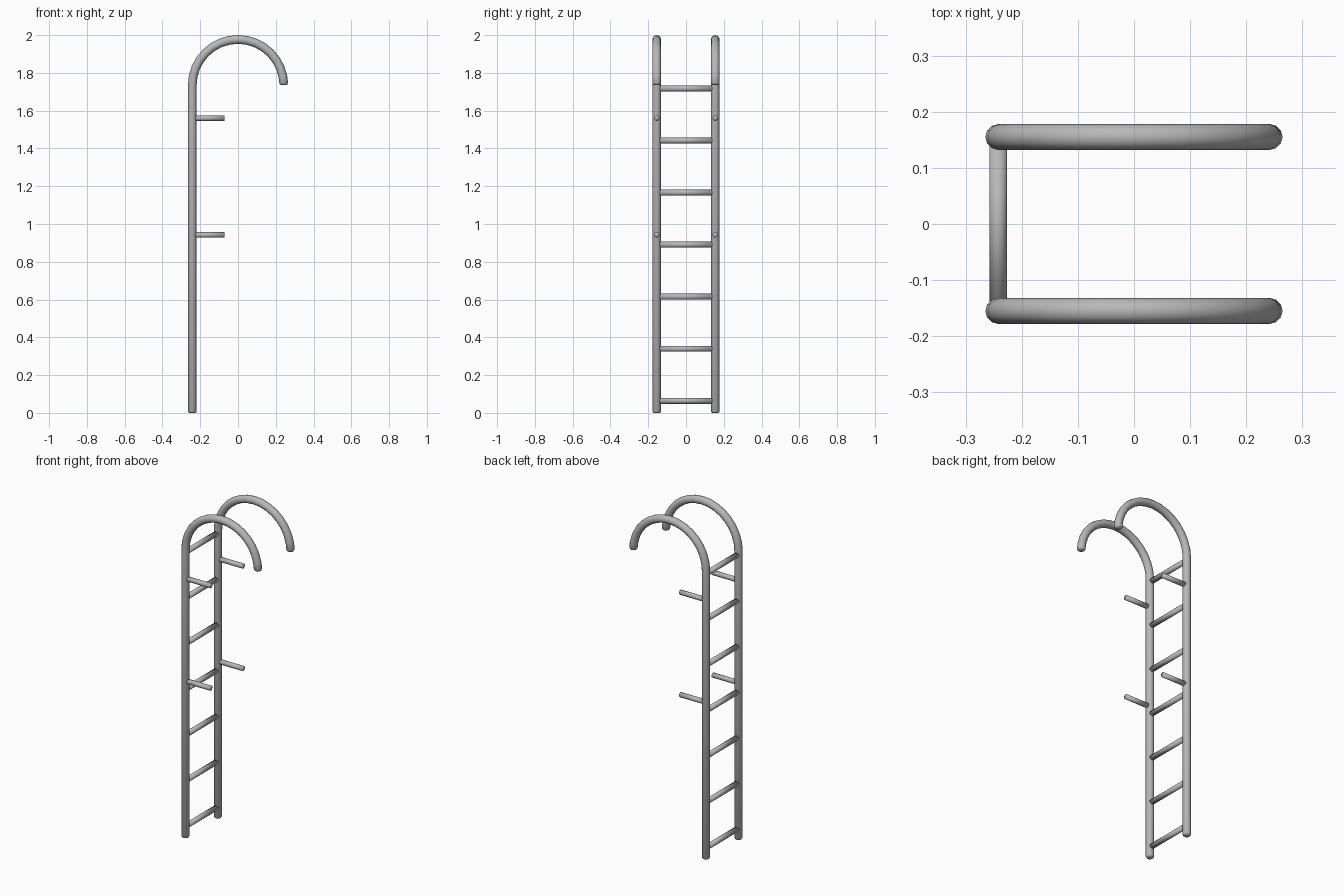
import bpy, bmesh, math
from mathutils import Vector

if "Cube" in bpy.data.objects:
    bpy.data.objects.remove(bpy.data.objects["Cube"])

RAIL_X, RAIL_Y = -0.242, 0.155   # rail centre lines
RAIL_R, RUNG_R, PEG_R = 0.0230, 0.0158, 0.0145
ARC_Z = 2.0 - RAIL_R - abs(RAIL_X)   # centre height of the hook arc

steel = bpy.data.materials.new("dark_steel")
steel.diffuse_color = (0.48, 0.48, 0.48, 1)
steel.use_nodes = True
steel.node_tree.nodes["Principled BSDF"].inputs["Base Color"].default_value = steel.diffuse_color


def tube(name, path, sides=12):
    """Sweep a round section along (point, radius) stations, cap both ends, shade smooth."""
    bm = bmesh.new()
    pts = [Vector(p) for p, r in path]
    rings = []
    for i, (p, r) in enumerate(path):
        t = (pts[min(i + 1, len(pts) - 1)] - pts[max(i - 1, 0)]).normalized()
        side = Vector((1, 0, 0)) if abs(t.y) > 0.5 else Vector((0, 1, 0))
        up = t.cross(side)
        rings.append([bm.verts.new(pts[i] + r * (math.cos(a) * side + math.sin(a) * up))
                      for a in (2 * math.pi * k / sides for k in range(sides))])
    for a, b in zip(rings, rings[1:]):
        for k in range(sides):
            j = (k + 1) % sides
            bm.faces.new((a[k], a[j], b[j], b[k]))
    bm.faces.new(rings[0])
    bm.faces.new(rings[-1])
    bmesh.ops.recalc_face_normals(bm, faces=bm.faces)
    for f in bm.faces:
        f.smooth = True
    mesh = bpy.data.meshes.new(name)
    bm.to_mesh(mesh)
    bm.free()
    mesh.materials.append(steel)
    obj = bpy.data.objects.new(name, mesh)
    bpy.context.collection.objects.link(obj)
    return obj


for label, y in (("near", -RAIL_Y), ("far", RAIL_Y)):
    # Side rail: softened foot, straight post, half-circle hook, softened tip
    path = [((RAIL_X, y, 0), RAIL_R * 0.75), ((RAIL_X, y, 0.008), RAIL_R)]
    steps = 16
    for i in range(steps):
        a = math.pi * (1 - i / steps)
        path.append(((-RAIL_X * math.cos(a), y, ARC_Z - RAIL_X * math.sin(a)), RAIL_R))
    path += [((-RAIL_X, y, ARC_Z + 0.010), RAIL_R),
             ((-RAIL_X, y, ARC_Z + 0.002), RAIL_R * 0.75)]
    tube(f"{label}_rail", path)

    # Wall stand-off pegs
    for part, z in (("lower", 0.942), ("upper", 1.560)):
        tube(f"{label}_{part}_standoff",
             [((RAIL_X, y, z), PEG_R), ((-0.072, y, z), PEG_R)])

# Evenly spaced rungs between the rails
for i in range(7):
    z = 0.064 + 0.2755 * i
    tube(f"rung_{i + 1}", [((RAIL_X, -0.14, z), RUNG_R), ((RAIL_X, 0.14, z), RUNG_R)])
